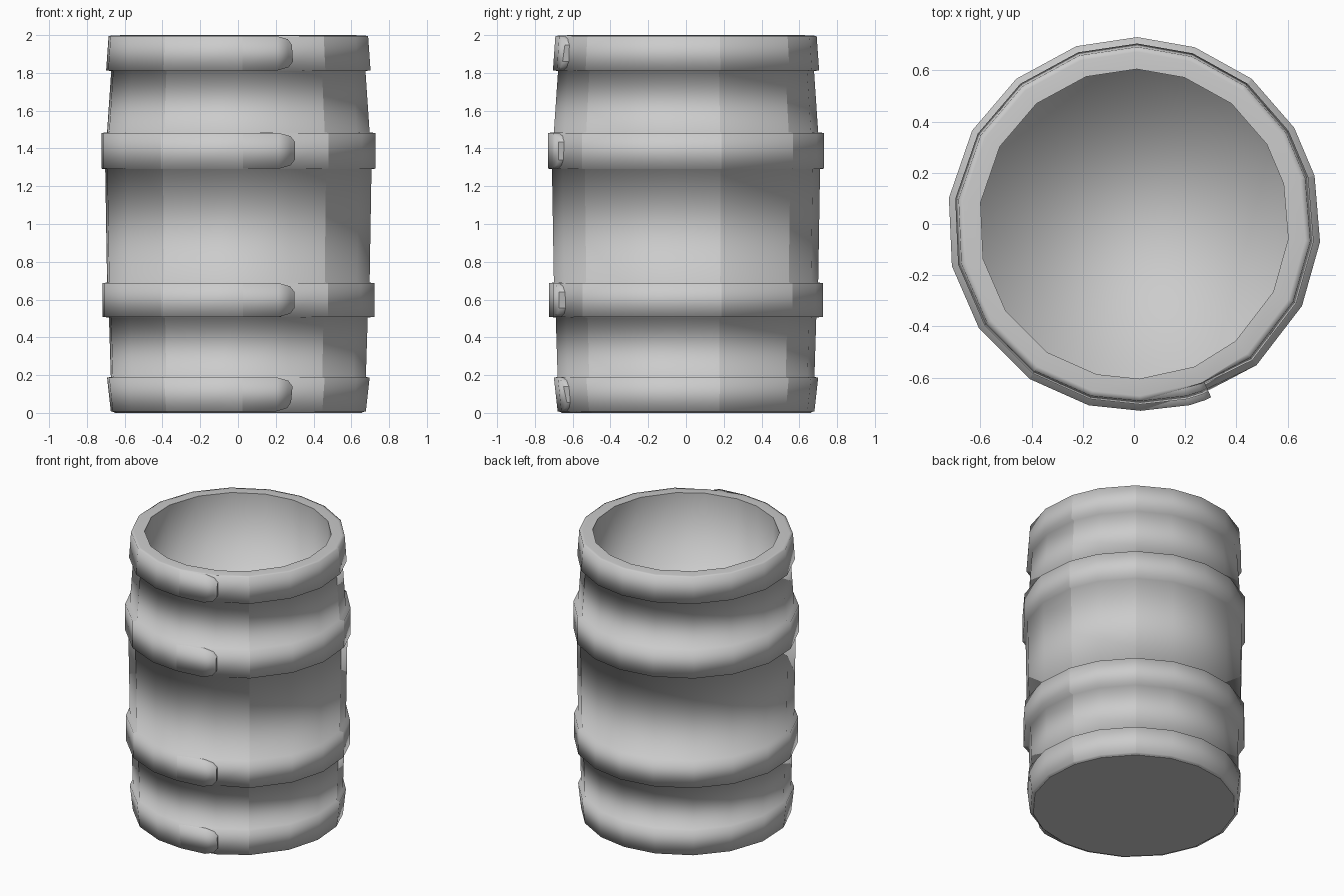
import bpy, bmesh
from math import radians, cos, sin

if "Cube" in bpy.data.objects:
    bpy.data.objects.remove(bpy.data.objects["Cube"])

grey = bpy.data.materials.new("light grey")
grey.use_nodes = True
colour = (0.6, 0.6, 0.6, 1)
grey.diffuse_color = colour
grey.node_tree.nodes["Principled BSDF"].inputs["Base Color"].default_value = colour

# Corner angles around the barrel, the corners that stay crisp, and the lap corner
ANGLES = [-49, -26, -5.5, 15, 31, 51, 71, 89, 108, 129, 150, 172, 193, 214, 236, 256, 272, 293]
CRISP = {-49, 15, 51, 236}
LAP = 293

# Hoops: bottom z, top z, body radius below and above, hoop radius below and above
HOOPS = {
    "bottom": (0.005, 0.19, 0.665, 0.68, 0.68, 0.70),
    "lower": (0.505, 0.69, 0.69, 0.70, 0.725, 0.725),
    "upper": (1.29, 1.485, 0.71, 0.70, 0.73, 0.73),
    "top": (1.81, 1.998, 0.678, 0.672, 0.705, 0.692),
}


def point(bm, angle, radius, z):
    a = radians(angle)
    return bm.verts.new((radius * cos(a), radius * sin(a), z))


def bridge(bm, a, b):
    """Join two rows of points with quads."""
    for i in range(len(a) - 1):
        bm.faces.new((a[i], b[i], b[i + 1], a[i + 1]))


def sharpen(bm, a, b):
    edge = bm.edges.get((a, b))
    if edge:
        edge.smooth = False


def finish(bm, name):
    bmesh.ops.recalc_face_normals(bm, faces=bm.faces)
    for face in bm.faces:
        face.smooth = True
    mesh = bpy.data.meshes.new(name)
    bm.to_mesh(mesh)
    bm.free()
    mesh.materials.append(grey)
    ob = bpy.data.objects.new(name, mesh)
    bpy.context.collection.objects.link(ob)


def column(bm, angle):
    """One upright line of the barrel: hoops are flattened at the lap."""
    lift = 0.15 if angle == LAP else 1.0
    pts = [point(bm, angle, 0.66, 0)]
    for z0, z1, in0, in1, out0, out1 in HOOPS.values():
        pts += [point(bm, angle, in0, z0),
                point(bm, angle, in0 + (out0 - in0) * lift, z0 + 0.003),
                point(bm, angle, in1 + (out1 - in1) * lift, z1 - 0.003),
                point(bm, angle, in1, z1)]
    # Rim, then inner wall down to the recessed floor
    return pts + [point(bm, angle, 0.605, 2), point(bm, angle, 0.605, 1.5)]


# Body with its hoops
bm = bmesh.new()
columns = [column(bm, a) for a in ANGLES]
loop = columns[1:] + columns[:1]
for a, b in zip(columns, loop):
    bridge(bm, a, b)
bm.faces.new([c[0] for c in columns])
bm.faces.new([c[-1] for c in columns])
for a, b in zip(columns, loop):
    sharpen(bm, a[0], b[0])
    sharpen(bm, a[-2], b[-2])
for c, angle in zip(columns, ANGLES):
    if angle in CRISP:
        for a, b in zip(c[:-2], c[1:-2]):
            sharpen(bm, a, b)
finish(bm, "barrel_body")

# Strap ends: rounded tips that lap over the flattened corner at the front
for name, (z0, z1, in0, in1, out0, out1) in HOOPS.items():
    bm = bmesh.new()
    rows = []
    for angle, rise, trim in ((272, 0, 0.003), (287, 0.01, 0.003), (292, 0.012, 0.02), (294, 0.01, 0.05)):
        rows.append([point(bm, angle, in0 - 0.01, z0 + trim),
                     point(bm, angle, out0 + rise, z0 + trim),
                     point(bm, angle, out1 + rise, z1 - trim),
                     point(bm, angle, in1 - 0.01, z1 - trim)])
    for a, b in zip(rows, rows[1:]):
        bridge(bm, a, b)
    tip = bm.faces.new(rows[-1])
    for edge in tip.edges:
        edge.smooth = False
    finish(bm, name + "_strap_end")
